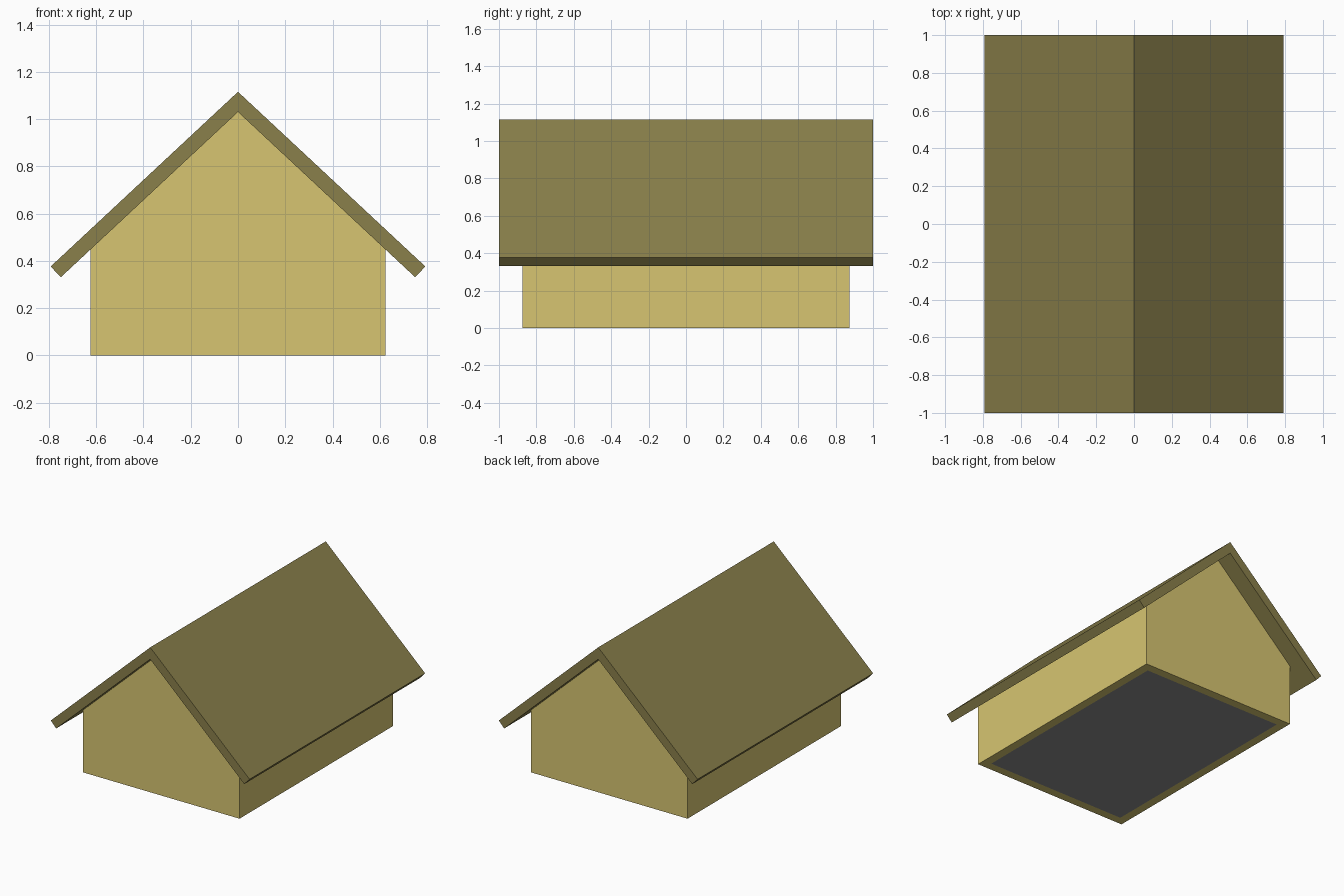
import bpy, bmesh, math

if "Cube" in bpy.data.objects:
    bpy.data.objects.remove(bpy.data.objects["Cube"])

T = 0.0625                      # board thickness
HALF_W, HALF_L = 0.625, 0.875   # house footprint
PITCH = math.radians(43)
PEAK = 1.03                     # underside of the ridge
EAVE_X = 0.75


def under(x):
    return PEAK - abs(x) * math.tan(PITCH)


def material(name, rgb):
    m = bpy.data.materials.new(name)
    m.diffuse_color = (*rgb, 1)
    m.use_nodes = True
    m.node_tree.nodes["Principled BSDF"].inputs["Base Color"].default_value = m.diffuse_color
    return m


def prism(name, profile, half, mat, remove=None):
    """Extrude an x/z profile along y; optionally delete some faces."""
    bm = bmesh.new()
    face = bm.faces.new([bm.verts.new((x, -half, z)) for x, z in profile])
    ext = bmesh.ops.extrude_face_region(bm, geom=[face])
    for v in ext["geom"]:
        if isinstance(v, bmesh.types.BMVert):
            v.co.y = half
    bmesh.ops.recalc_face_normals(bm, faces=bm.faces)
    if remove:
        bm.normal_update()
        bmesh.ops.delete(bm, geom=[f for f in bm.faces if remove(f)], context='FACES')
    me = bpy.data.meshes.new(name)
    bm.to_mesh(me)
    bm.free()
    me.materials.append(mat)
    ob = bpy.data.objects.new(name, me)
    bpy.context.collection.objects.link(ob)
    return ob


wall_mat = material("pale_wood", (0.68, 0.56, 0.165))
roof_mat = material("dark_wood", (0.254, 0.216, 0.07))
floor_mat = material("dark_grey", (0.26, 0.26, 0.26))

# Gabled walls: open ring of four faces, thickened inwards
side = under(HALF_W)
walls = prism("walls",
              [(-HALF_W, 0), (HALF_W, 0), (HALF_W, side), (0, PEAK), (-HALF_W, side)],
              HALF_L, wall_mat, remove=lambda f: abs(f.normal.z) > 0.1)
solid = walls.modifiers.new("thickness", 'SOLIDIFY')
solid.thickness = T
solid.offset = -1
solid.use_even_offset = True

# Floor panel flush with the wall bottoms
w = HALF_W - T
prism("floor", [(-w, 0), (w, 0), (w, T), (-w, T)], HALF_L - T, floor_mat)

# Pitched roof with square-cut eaves
ox, oz = EAVE_X + T * math.sin(PITCH), under(EAVE_X) + T * math.cos(PITCH)
top = PEAK + T / math.cos(PITCH)
prism("roof", [(0, PEAK), (EAVE_X, under(EAVE_X)), (ox, oz), (0, top),
               (-ox, oz), (-EAVE_X, under(EAVE_X))], 1.0, roof_mat)
